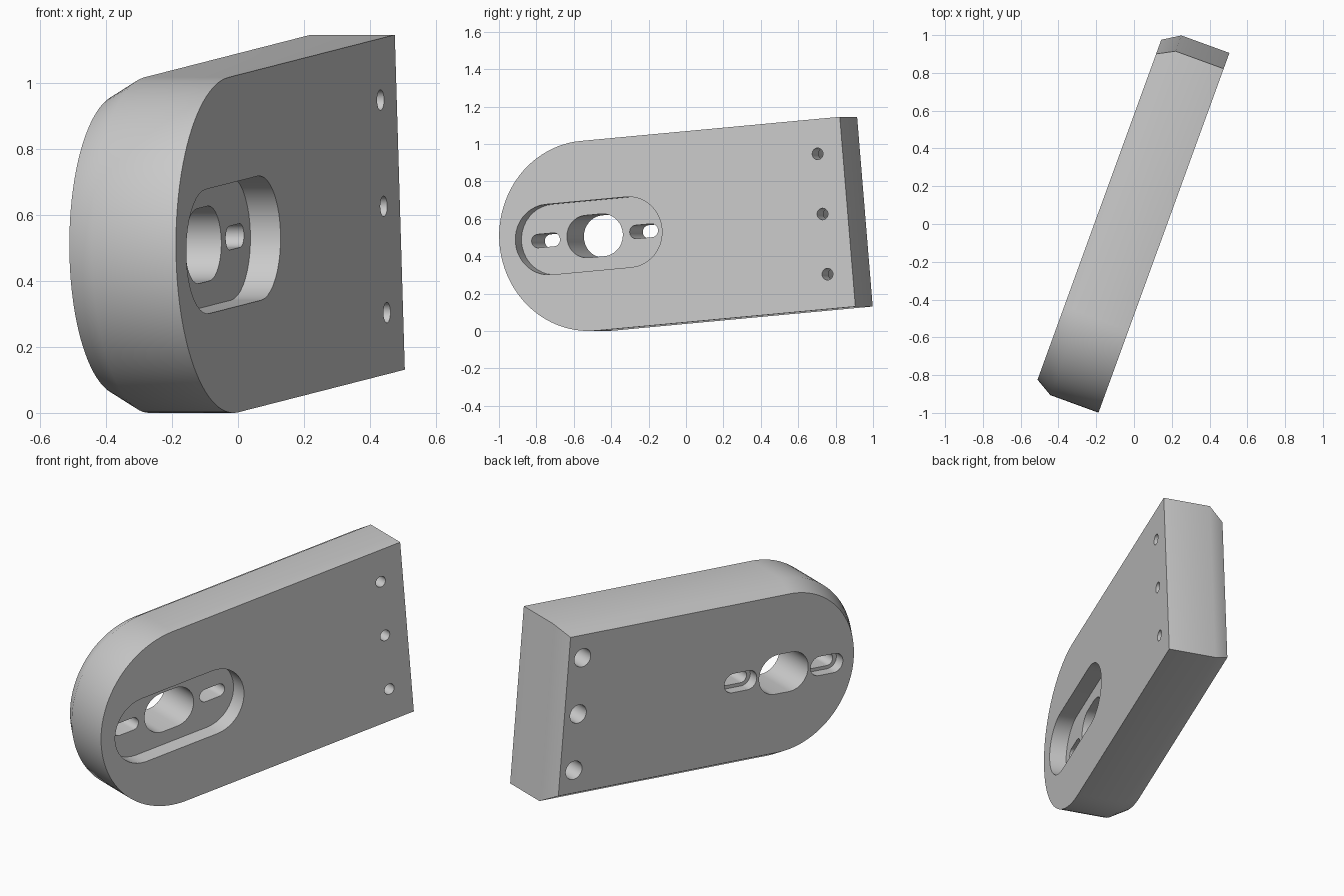
import bpy, bmesh
from math import radians, cos, sin, pi
from mathutils import Matrix, Vector

cube = bpy.data.objects.get("Cube")
if cube:
    bpy.data.objects.remove(cube, do_unlink=True)

# Plate dimensions, in a local frame: u along the plate, v across it, n out of the front
RADIUS, LENGTH = 0.509, 1.479
FRONT, SHOULDER, BACK = 0.165, -0.106, -0.198
BEVEL = 0.0535
FLOOR = 0.068

# Local frame: turned 20 degrees about z and pitched up 5 degrees
yaw, pitch = radians(20), radians(5)
along, up = Vector((sin(yaw), cos(yaw), 0)), Vector((0, 0, 1))
u = along * cos(pitch) + up * sin(pitch)
v = up * cos(pitch) - along * sin(pitch)
frame = Matrix((u, v, u.cross(v))).transposed().to_4x4()
frame.translation = along * -0.494 + up * RADIUS

grey = bpy.data.materials.new("plain_grey")
grey.use_nodes = True
colour = (0.6, 0.6, 0.6, 1)
grey.diffuse_color = colour
grey.node_tree.nodes["Principled BSDF"].inputs["Base Color"].default_value = colour


def arc(cu, cv, r, start, steps):
    """Half circle, counter-clockwise from the start angle."""
    return [(cu + r * cos(start + pi * i / steps), cv + r * sin(start + pi * i / steps))
            for i in range(steps + 1)]


def plate_outline(inset):
    r, end = RADIUS - inset, LENGTH - inset
    return arc(0, 0, r, pi / 2, 48) + [(end, -r), (end, r)]


def slot_outline(cu, cv, r, run):
    if run == 0:
        return (arc(cu, cv, r, pi / 2, 16)[:-1] + arc(cu, cv, r, -pi / 2, 16)[:-1])
    return arc(cu - run / 2, cv, r, pi / 2, 20) + arc(cu + run / 2, cv, r, -pi / 2, 20)


def loft(name, sections):
    """Solid skinned through (outline, n) sections, listed from low n to high n."""
    bm = bmesh.new()
    rings = [[bm.verts.new((a, b, n)) for a, b in outline] for outline, n in sections]
    for low, high in zip(rings, rings[1:]):
        for i in range(len(low)):
            j = (i + 1) % len(low)
            bm.faces.new((low[i], low[j], high[j], high[i]))
    bm.faces.new(rings[0][::-1])
    bm.faces.new(rings[-1])
    bmesh.ops.recalc_face_normals(bm, faces=bm.faces)
    mesh = bpy.data.meshes.new(name)
    bm.to_mesh(mesh)
    bm.free()
    mesh.materials.append(grey)
    obj = bpy.data.objects.new(name, mesh)
    obj.matrix_world = frame
    bpy.context.collection.objects.link(obj)
    return obj


# Plate with a bevelled back rim
plate = loft("mounting_plate", [(plate_outline(BEVEL), BACK),
                                (plate_outline(0), SHOULDER),
                                (plate_outline(0), FRONT)])

# Cuts: (u, v, radius, straight run, low n, high n)
LOW, HIGH = BACK - 0.1, FRONT + 0.1
cuts = [("pocket", 0, 0, 0.1885, 0.46, FLOOR, HIGH),
        ("centre_slot", 0, 0, 0.1135, 0.092, LOW, FLOOR + 0.05)]
for side in (-1, 1):
    cuts += [("screw_slot", side * 0.28, 0, 0.036, 0.09, LOW, FLOOR + 0.05),
             ("screw_slot_recess", side * 0.28, 0, 0.055, 0.1, LOW, BACK + 0.06)]
for row in (-1, 0, 1):
    cuts += [("end_hole", 1.336, row * 0.323, 0.031, 0, LOW, HIGH),
             ("end_hole_recess", 1.336, row * 0.323, 0.053, 0, LOW, FRONT - 0.1)]

bpy.context.view_layer.objects.active = plate
plate.select_set(True)
for name, cu, cv, r, run, low, high in cuts:
    outline = slot_outline(cu, cv, r, run)
    cutter = loft(name + "_cutter", [(outline, low), (outline, high)])
    cutter.hide_render = True
    cut = plate.modifiers.new(name, "BOOLEAN")
    cut.operation, cut.solver, cut.object = "DIFFERENCE", "EXACT", cutter
    bpy.ops.object.modifier_apply(modifier=cut.name)
    bpy.data.objects.remove(cutter, do_unlink=True)

# Smooth curved walls, sharp rims
bpy.ops.object.shade_smooth_by_angle(angle=radians(35))
